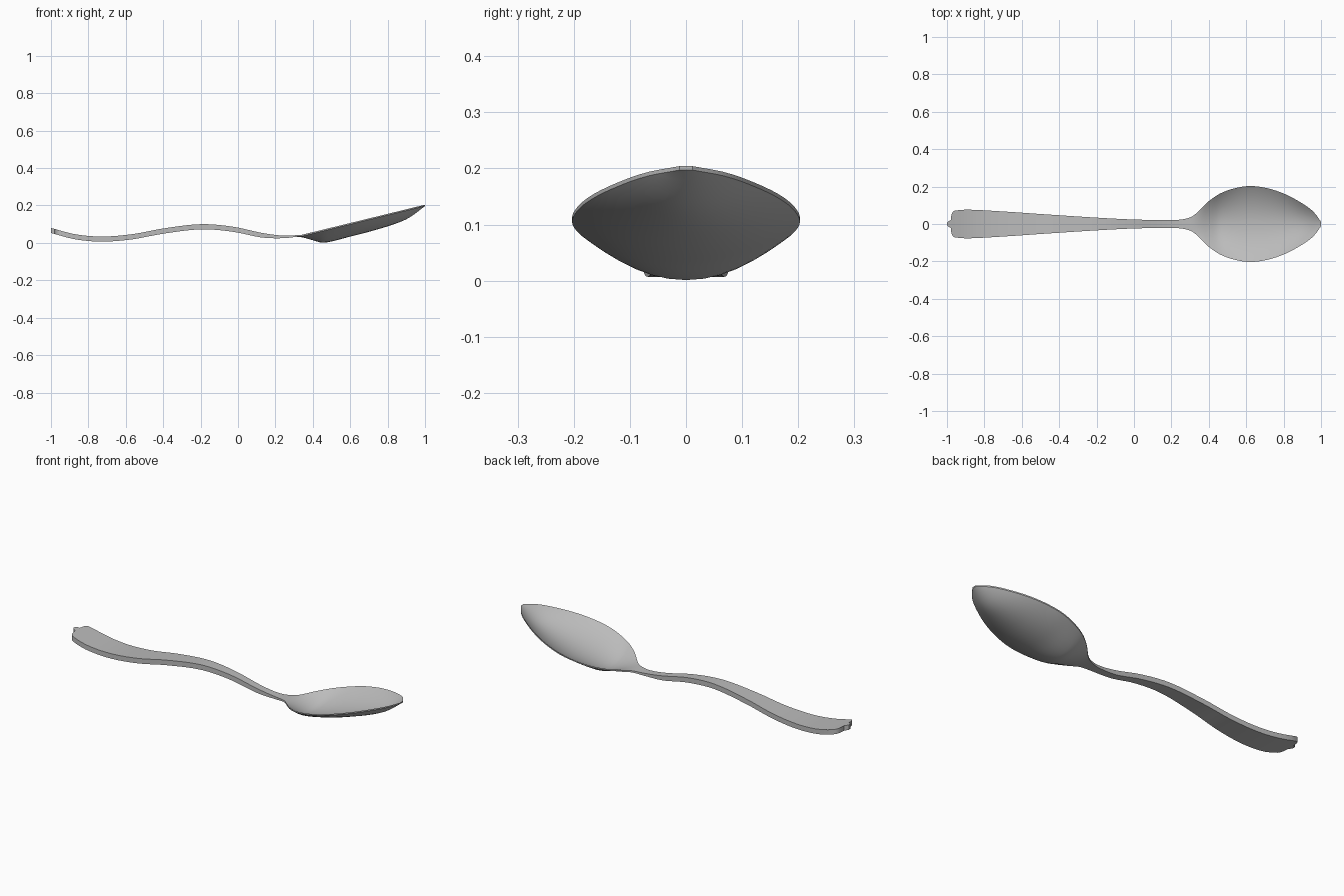
import bpy, bmesh, math

cube = bpy.data.objects.get("Cube")
if cube:
    bpy.data.objects.remove(cube, do_unlink=True)

metal = bpy.data.materials.new("brushed_steel_grey")
metal.use_nodes = True
GREY = (0.5, 0.5, 0.5, 1)
metal.diffuse_color = GREY
metal.node_tree.nodes["Principled BSDF"].inputs["Base Color"].default_value = GREY


def curve(points, x):
    """Smooth curve through (x, value) points."""
    def slope(i):
        a, b = points[max(i - 1, 0)], points[min(i + 1, len(points) - 1)]
        return (b[1] - a[1]) / (b[0] - a[0])
    x = min(max(x, points[0][0]), points[-1][0])
    i = max(k for k in range(len(points) - 1) if points[k][0] <= x)
    (x0, v0), (x1, v1) = points[i], points[i + 1]
    h = x1 - x0
    t = (x - x0) / h
    return ((1 + 2 * t) * (1 - t) ** 2 * v0 + t * (1 - t) ** 2 * h * slope(i)
            + t * t * (3 - 2 * t) * v1 + t * t * (t - 1) * h * slope(i + 1))


# Outline half widths, handle top height and bowl depth along the length
WIDTH = [(-.96, .071), (-.9, .077), (-.7, .067), (-.45, .05), (-.2, .034),
         (0, .024), (.2, .021), (.27, .027), (.32, .046), (.4, .122), (.48, .172),
         (.6, .202), (.7, .194), (.8, .163), (.9, .11), (.96, .065), (1, .012)]
TIP = [(-1, .008), (-.99, .016), (-.98, .02), (-.976, .05), (-.968, .066)]
TOP = [(-1, .08), (-.87, .046), (-.73, .034), (-.57, .046), (-.4, .077),
       (-.2, .1), (-.03, .087), (.13, .053), (.24, .039), (.34, .043)]
DEPTH = [(.3, 0), (.34, .005), (.4, .036), (.46, .064), (.6, .066),
         (.72, .064), (.85, .055), (.92, .04), (1, .0)]
THICK = [(-1, .027), (.1, .026), (.24, .014), (.34, .008), (1, .007)]
RIM_START, RIM_SLOPE = .34, .244
ACROSS = 16

stations = [x for x, _ in TIP] + [-.96 + .04 * i for i in range(31)]
stations += [.26 + .02 * i for i in range(36)] + [.975, .99, 1]

bm = bmesh.new()
rings = []
for x in stations:
    half = dict(TIP).get(x) if x < -.965 else curve(WIDTH, x)
    rim = curve(TOP, x) if x < RIM_START else .043 + (x - RIM_START) * RIM_SLOPE
    depth = curve(DEPTH, x)
    thick = curve(THICK, x)
    upper, lower = [], []
    for j in range(ACROSS + 1):
        s = -math.cos(math.pi * j / ACROSS)
        z = rim - depth * (1 - s * s)
        upper.append(bm.verts.new((x, s * half, z)))
        lower.append(bm.verts.new((x, s * half, z - thick)))
    rings.append(upper + lower[::-1])

# Skin the cross-sections and close both ends
for a, b in zip(rings, rings[1:]):
    for j in range(len(a)):
        k = (j + 1) % len(a)
        bm.faces.new((a[j], b[j], b[k], a[k]))
bm.faces.new(rings[0])
bm.faces.new(rings[-1][::-1])
bmesh.ops.recalc_face_normals(bm, faces=bm.faces)

mesh = bpy.data.meshes.new("spoon")
bm.to_mesh(mesh)
bm.free()
mesh.materials.append(metal)
spoon = bpy.data.objects.new("spoon", mesh)
bpy.context.collection.objects.link(spoon)
bpy.context.view_layer.objects.active = spoon
spoon.select_set(True)
bpy.ops.object.shade_smooth_by_angle(angle=math.radians(35))
